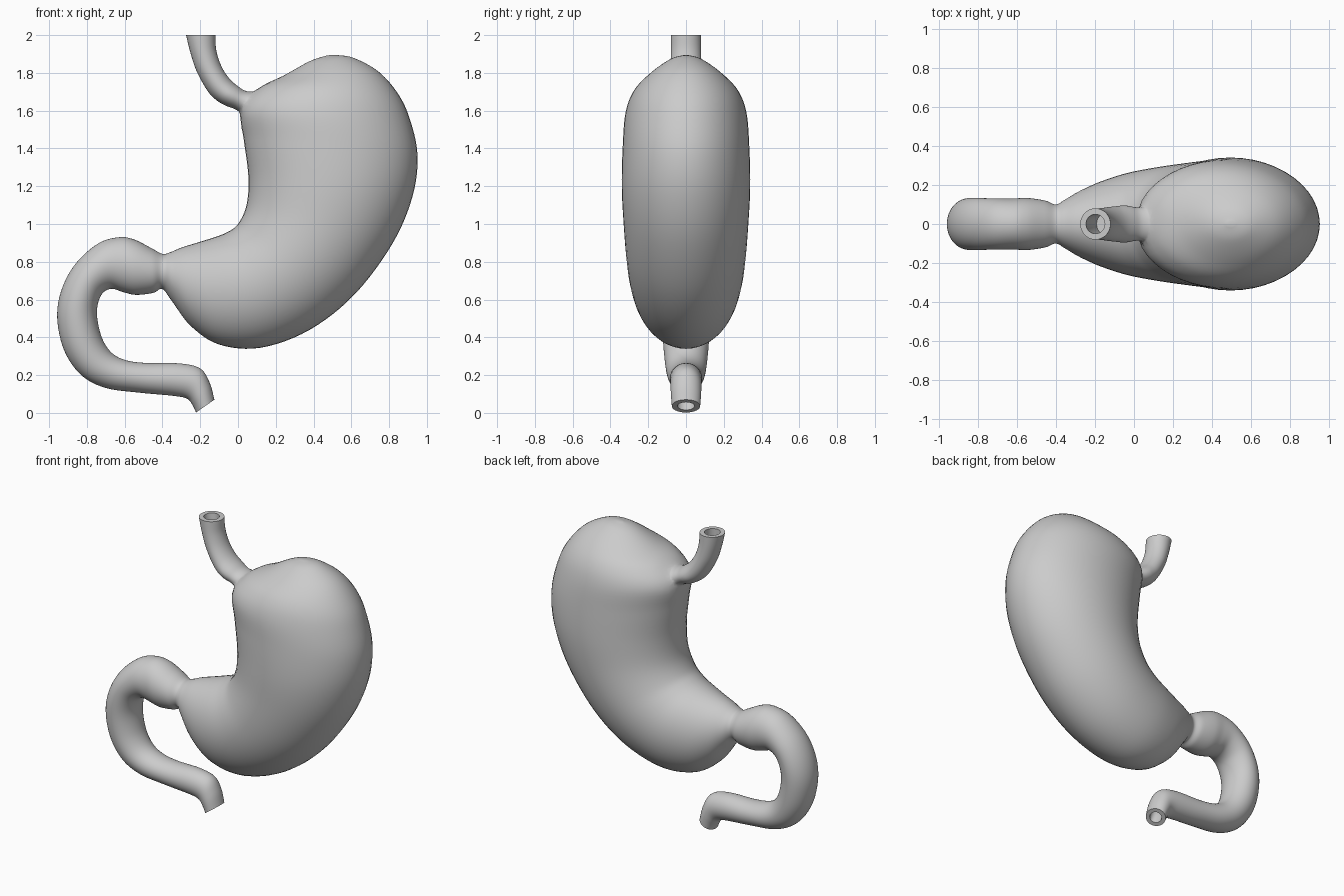
import bpy, bmesh, math
from mathutils import Vector

if "Cube" in bpy.data.objects:
    bpy.data.objects.remove(bpy.data.objects["Cube"])

SIDES, STEPS = 48, 6


def spline(rows):
    """Catmull-Rom interpolation of section rows."""
    out = []
    for i in range(len(rows) - 1):
        p0, p1 = rows[max(i - 1, 0)], rows[i]
        p2, p3 = rows[i + 1], rows[min(i + 2, len(rows) - 1)]
        for s in range(STEPS):
            t = s / STEPS
            out.append([0.5 * (2 * b + (c - a) * t + (2 * a - 5 * b + 4 * c - d) * t * t
                               + (3 * b - a - 3 * c + d) * t ** 3)
                        for a, b, c, d in zip(p0, p1, p2, p3)])
    out.append(list(rows[-1]))
    return out


def narrowed(row, k):
    """Same section, scaled about its centre (bore of an open end)."""
    x1, z1, x2, z2, w = row
    cx, cz = (x1 + x2) / 2, (z1 + z2) / 2
    return [cx + (x1 - cx) * k, cz + (z1 - cz) * k,
            cx + (x2 - cx) * k, cz + (z2 - cz) * k, w * k]


def loft(name, rows):
    """Elliptical sections: inner x,z, outer x,z, half depth in y."""
    bm = bmesh.new()
    rings = []
    for x1, z1, x2, z2, w in rows:
        ring = []
        for j in range(SIDES):
            a = 2 * math.pi * j / SIDES
            f = (1 - math.cos(a)) / 2
            ring.append(bm.verts.new((x1 + (x2 - x1) * f, w * math.sin(a), z1 + (z2 - z1) * f)))
        rings.append(ring)
    for r, q in zip(rings, rings[1:]):
        for j in range(SIDES):
            k = (j + 1) % SIDES
            bm.faces.new((r[j], r[k], q[k], q[j]))
    bm.faces.new(rings[0][::-1])
    bm.faces.new(rings[-1])
    bmesh.ops.recalc_face_normals(bm, faces=bm.faces)
    me = bpy.data.meshes.new(name)
    bm.to_mesh(me)
    bm.free()
    ob = bpy.data.objects.new(name, me)
    bpy.context.collection.objects.link(ob)
    return ob


# Stomach pouch, pylorus and duodenum as one run of sections
gut = spline([
    (.475, 1.893, .515, 1.895, .012),
    (.38, 1.862, .61, 1.88, .085),
    (.24, 1.785, .74, 1.81, .19),
    (.10, 1.715, .84, 1.70, .275),
    (.01, 1.61, .905, 1.57, .32),
    (.03, 1.45, .95, 1.37, .335),
    (.055, 1.25, .925, 1.15, .34),
    (.045, 1.10, .82, .90, .33),
    (.00, 1.00, .62, .63, .315),
    (-.06, .955, .38, .44, .295),
    (-.14, .925, .12, .345, .265),
    (-.22, .90, -.10, .362, .22),
    (-.30, .875, -.25, .46, .17),
    (-.36, .85, -.345, .585, .125),
    (-.40, .842, -.40, .655, .10),
    (-.46, .873, -.45, .635, .12),
    (-.55, .918, -.54, .625, .133),
    (-.63, .93, -.61, .64, .13),
    (-.74, .897, -.67, .657, .13),
    (-.86, .79, -.72, .63, .133),
    (-.935, .65, -.745, .56, .133),
    (-.957, .50, -.742, .48, .128),
    (-.92, .33, -.715, .385, .12),
    (-.83, .20, -.665, .315, .11),
    (-.70, .132, -.59, .278, .10),
    (-.52, .107, -.48, .264, .09),
    (-.34, .09, -.31, .262, .085),
    (-.27, .075, -.20, .235, .082),
    (-.24, .04, -.15, .16, .08),
    (-.222, .002, -.125, .07, .075)])
bore = [narrowed(gut[-1], .6)] + [narrowed(r, .6) for r in gut[-4:-19:-3]]
stomach = loft("stomach", gut + bore)

# Oesophagus, narrowing at the cardia and flaring inside the pouch
pipe = spline([
    (-.275, 2.0, -.12, 2.0, .08),
    (-.25, 1.90, -.115, 1.92, .08),
    (-.215, 1.80, -.09, 1.84, .083),
    (-.15, 1.69, -.05, 1.775, .09),
    (-.08, 1.633, .00, 1.73, .095),
    (-.01, 1.605, .05, 1.702, .085),
    (.05, 1.56, .13, 1.705, .10)])
bore = [narrowed(r, .62) for r in pipe[12::-3]]
oesophagus = loft("oesophagus", bore + pipe)

# Fuse the two and soften the seam
mod = stomach.modifiers.new("join", 'BOOLEAN')
mod.operation, mod.solver, mod.object = 'UNION', 'EXACT', oesophagus
bpy.context.view_layer.objects.active = stomach
stomach.select_set(True)
bpy.ops.object.modifier_apply(modifier=mod.name)
bpy.data.objects.remove(oesophagus)
bm = bmesh.new()
bm.from_mesh(stomach.data)
seam = [v for v in bm.verts if (v.co - Vector((.05, 0, 1.65))).length < .14]
for _ in range(4):
    bmesh.ops.smooth_vert(bm, verts=seam, factor=.4, use_axis_x=True, use_axis_y=True, use_axis_z=True)
bm.to_mesh(stomach.data)
bm.free()
bpy.ops.object.shade_smooth_by_angle(angle=math.radians(50))
